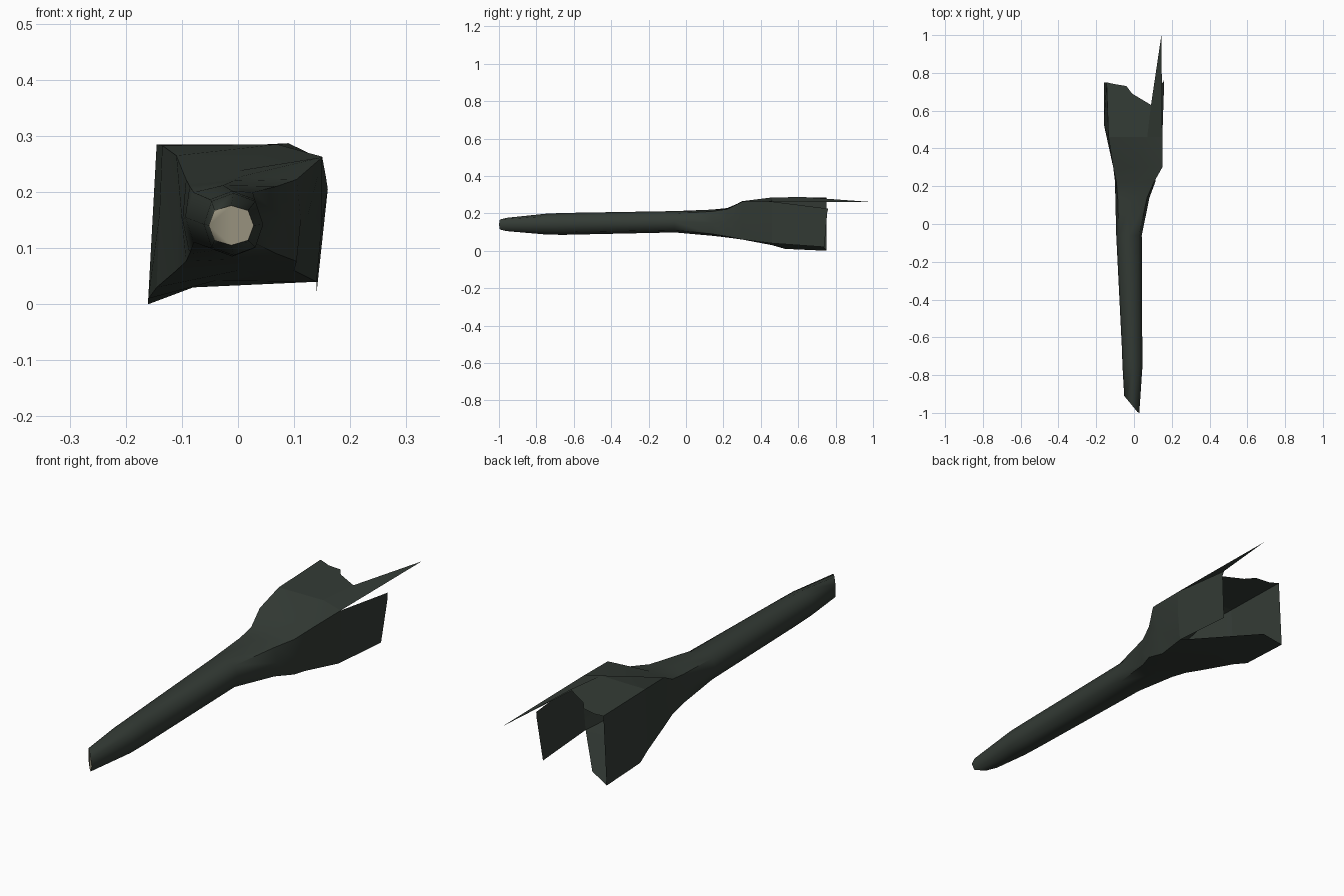
import bpy, bmesh

if "Cube" in bpy.data.objects:
    bpy.data.objects.remove(bpy.data.objects["Cube"])


def material(name, rgb):
    m = bpy.data.materials.new(name)
    m.diffuse_color = (*rgb, 1)
    m.use_nodes = True
    m.node_tree.nodes["Principled BSDF"].inputs["Base Color"].default_value = m.diffuse_color
    return m


DARK = material("dark_green_grey", (0.034, 0.044, 0.036))
TAN = material("pale_tan", (0.40, 0.37, 0.27))


def add_mesh(name, verts, faces, mats):
    me = bpy.data.meshes.new(name)
    me.from_pydata(verts, [], faces)
    for m in mats:
        me.materials.append(m)
    ob = bpy.data.objects.new(name, me)
    bpy.context.collection.objects.link(ob)
    bm = bmesh.new()
    bm.from_mesh(me)
    bmesh.ops.recalc_face_normals(bm, faces=bm.faces)
    bm.to_mesh(me)
    bm.free()
    return ob


def ring(y, xl, xr, zb, zt, k):
    """Eight points: four side middles, four corners pulled in by k."""
    cx, cz, hx, hz = (xl + xr) / 2, (zb + zt) / 2, (xr - xl) / 2, (zt - zb) / 2
    dirs = [(-k, k), (0, 1), (k, k), (1, 0), (k, -k), (0, -1), (-k, -k), (-1, 0)]
    return [(cx + hx * u, y, cz + hz * v) for u, v in dirs]


# tapered stem, front to back
rings = [ring(*p) for p in [
    (-0.91, -0.052, 0.028, 0.105, 0.176, 0.75),
    (-0.75, -0.061, 0.045, 0.087, 0.198, 0.74),
    (-0.66, -0.064, 0.044, 0.085, 0.202, 0.74),
    (-0.06, -0.094, 0.041, 0.098, 0.212, 0.78),
    (0.14, -0.099, 0.082, 0.080, 0.220, 0.86),
    (0.22, -0.100, 0.112, 0.071, 0.228, 0.93),
]]
# slanted cut at the tip
rings[0] = [(x, -1 + max(0, 0.022 - x) * 1.22, z) for x, y, z in rings[0]]
# flared rear, corners pulled out beyond the sides
for y, pts in [
    (0.30, [(-.110, .265), (0, .238), (.150, .262), (.125, .16),
            (.10, .06), (0, .06), (-.11, .06), (-.105, .16)]),
    (0.46, [(-.135, .283), (.07, .285), (.150, .263), (.15, .15),
            (.14, .04), (-.04, .042), (-.145, .03), (-.14, .16)]),
]:
    rings.append([(x, y, z) for x, z in pts])

verts = [v for r in rings for v in r]
faces = [tuple(range(8))]
for i in range(len(rings) - 1):
    for j in range(8):
        a, b = i * 8 + j, i * 8 + (j + 1) % 8
        faces.append((a, b, b + 8, a + 8))
stem = add_mesh("stem", verts, faces, [DARK, TAN])
stem.data.polygons[0].material_index = 1

# thin rear walls of the open end
tl, t, tr, r, br, b, bl, l = rings[-1]
left_top, left_bottom = (-.145, .75, .285), (-.16, .75, 0)
left_foot = (-.16, .53, .01)
notch = (.09, .63, .287)
walls = {
    "left_wall": [l, tl, left_top, left_bottom, left_foot, bl],
    "top_wall": [tl, left_top, (-.10, .74, .277), (-.04, .73, .28),
                 (-.01, .69, .282), notch, t],
    "top_spike": [t, notch, (.145, 1, .26), tr],
    "right_wall": [tr, (.157, .76, .225), (.16, .755, .205), (.14, .74, .02), br, r],
    "bottom_wall": [bl, left_foot, left_bottom, (-.08, .73, .03), br, b],
}
for name, pts in walls.items():
    add_mesh(name, pts, [tuple(range(len(pts)))], [DARK])

# soft shading on the stem only
bpy.ops.object.select_all(action='DESELECT')
stem.select_set(True)
bpy.context.view_layer.objects.active = stem
bpy.ops.object.shade_smooth_by_angle(angle=1.1)
